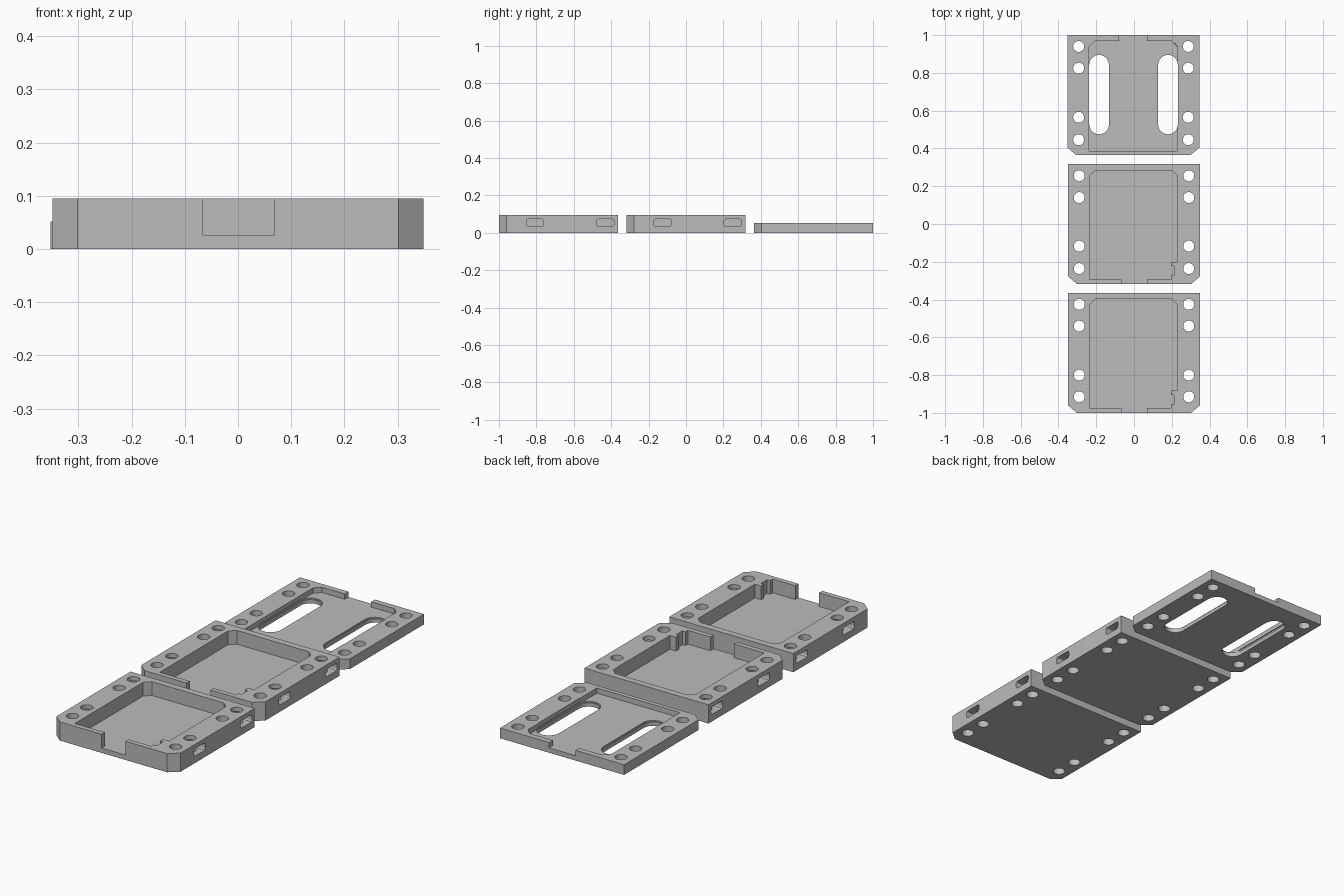
import bpy, bmesh, math
from mathutils import Matrix

if "Cube" in bpy.data.objects:
    bpy.data.objects.remove(bpy.data.objects["Cube"])

grey = bpy.data.materials.new("plain grey")
grey.diffuse_color = (0.5, 0.5, 0.5, 1)
grey.use_nodes = True
grey.node_tree.nodes["Principled BSDF"].inputs["Base Color"].default_value = grey.diffuse_color


def prism(name, pts, z0, z1, matrix=None):
    """Extrude a closed outline from z0 to z1."""
    bm = bmesh.new()
    face = bm.faces.new([bm.verts.new((x, y, z0)) for x, y in pts])
    top = bmesh.ops.extrude_face_region(bm, geom=[face])["geom"]
    for v in top:
        if isinstance(v, bmesh.types.BMVert):
            v.co.z = z1
    if matrix:
        bm.transform(matrix)
    bmesh.ops.recalc_face_normals(bm, faces=bm.faces)
    mesh = bpy.data.meshes.new(name)
    bm.to_mesh(mesh)
    bm.free()
    mesh.materials.append(grey)
    ob = bpy.data.objects.new(name, mesh)
    bpy.context.collection.objects.link(ob)
    return ob


def cut(body, cutter):
    """Subtract the cutter, then discard it."""
    mod = body.modifiers.new("cut", "BOOLEAN")
    mod.operation, mod.solver, mod.object = "DIFFERENCE", "EXACT", cutter
    bpy.context.view_layer.objects.active = body
    bpy.ops.object.modifier_apply(modifier=mod.name)
    bpy.data.objects.remove(cutter)


def rect(x0, x1, y0, y1):
    return [(x0, y0), (x1, y0), (x1, y1), (x0, y1)]


def rounded(x0, x1, y0, y1, r, n):
    """Rectangle with round corners; n segments in each corner."""
    pts = []
    for i, (cx, cy) in enumerate([(x1 - r, y1 - r), (x0 + r, y1 - r),
                                  (x0 + r, y0 + r), (x1 - r, y0 + r)]):
        for k in range(n + 1):
            a = math.pi / 2 * (i + k / n)
            p = (cx + r * math.cos(a), cy + r * math.sin(a))
            if not pts or math.dist(p, pts[-1]) > 1e-5:
                pts.append(p)
    if math.dist(pts[0], pts[-1]) < 1e-5:
        pts.pop()
    return pts


def plate(name, cy, height, hole_ys, dx=0):
    """Plate with two bevelled front corners and rows of screw holes."""
    w, h, c, d = 0.349, 0.318, 0.047, 0.04
    pts = [(-w + c, -h), (w - c, -h), (w, -h + d), (w, h), (-w, h), (-w, -h + d)]
    ob = prism(name, [(x + dx, y + cy) for x, y in pts], 0, height)
    for s in (-1, 1):
        for y in hole_ys:
            x, r = s * 0.29 + dx, 0.029
            circle = [(x + r * math.cos(k * math.pi / 16),
                       y + r * math.sin(k * math.pi / 16)) for k in range(32)]
            cut(ob, prism("hole_cutter", circle, -0.1, 0.2))
    return ob


FLOOR = 0.025

# Two deep trays
for name, cy, holes in (("front_tray", -0.682, (-0.425, -0.54, -0.80, -0.915)),
                        ("middle_tray", 0.0, (0.255, 0.14, -0.117, -0.236))):
    tray = plate(name, cy, 0.095, holes)
    # pocket with bevelled back corners and a notched rib in the front right corner
    pocket = [(-0.235, -0.293), (0.195, -0.293), (0.195, -0.273), (0.212, -0.273),
              (0.212, -0.223), (0.195, -0.223), (0.195, -0.2), (0.23, -0.2),
              (0.23, 0.255), (0.2, 0.284), (-0.205, 0.284), (-0.235, 0.255)]
    cut(tray, prism("pocket_cutter", [(x, y + cy) for x, y in pocket], FLOOR, 0.2))
    # cable opening in the front wall
    cut(tray, prism("opening_cutter", rect(-0.066, 0.068, cy - 0.4, cy - 0.28), FLOOR, 0.2))
    # nut slots reaching the screw holes from both sides
    for dy in (-0.125, 0.25):
        for s in (-1, 1):
            m = Matrix(((0, 0, s, 0), (1, 0, 0, cy + dy), (0, 1, 0, 0.054), (0, 0, 0, 1)))
            cut(tray, prism("nut_slot_cutter",
                            rounded(-0.046, 0.046, -0.019, 0.019, 0.009, 3), 0.25, 0.4, m))

# Shallow lid with two long slots
lid = plate("slotted_lid", 0.682, 0.052, (0.94, 0.825, 0.565, 0.446), -0.003)
cut(lid, prism("pocket_cutter", [(-0.237, 0.386), (0.23, 0.386), (0.23, 0.94), (0.2, 0.97),
                                 (-0.207, 0.97), (-0.237, 0.94)], FLOOR, 0.2))
cut(lid, prism("opening_cutter", rect(-0.079, 0.07, 0.96, 1.1), FLOOR, 0.2))
for x in (-0.185, 0.18):
    cut(lid, prism("slot_cutter", rounded(x - 0.052, x + 0.052, 0.475, 0.895, 0.052, 8), -0.1, 0.2))
    cut(lid, prism("slot_rim_cutter",
                   rounded(x - 0.057, x + 0.057, 0.47, 0.90, 0.057, 8), 0.019, 0.03))

for ob in bpy.context.collection.objects:
    ob.select_set(True)
bpy.ops.object.shade_smooth_by_angle(angle=math.radians(30))
